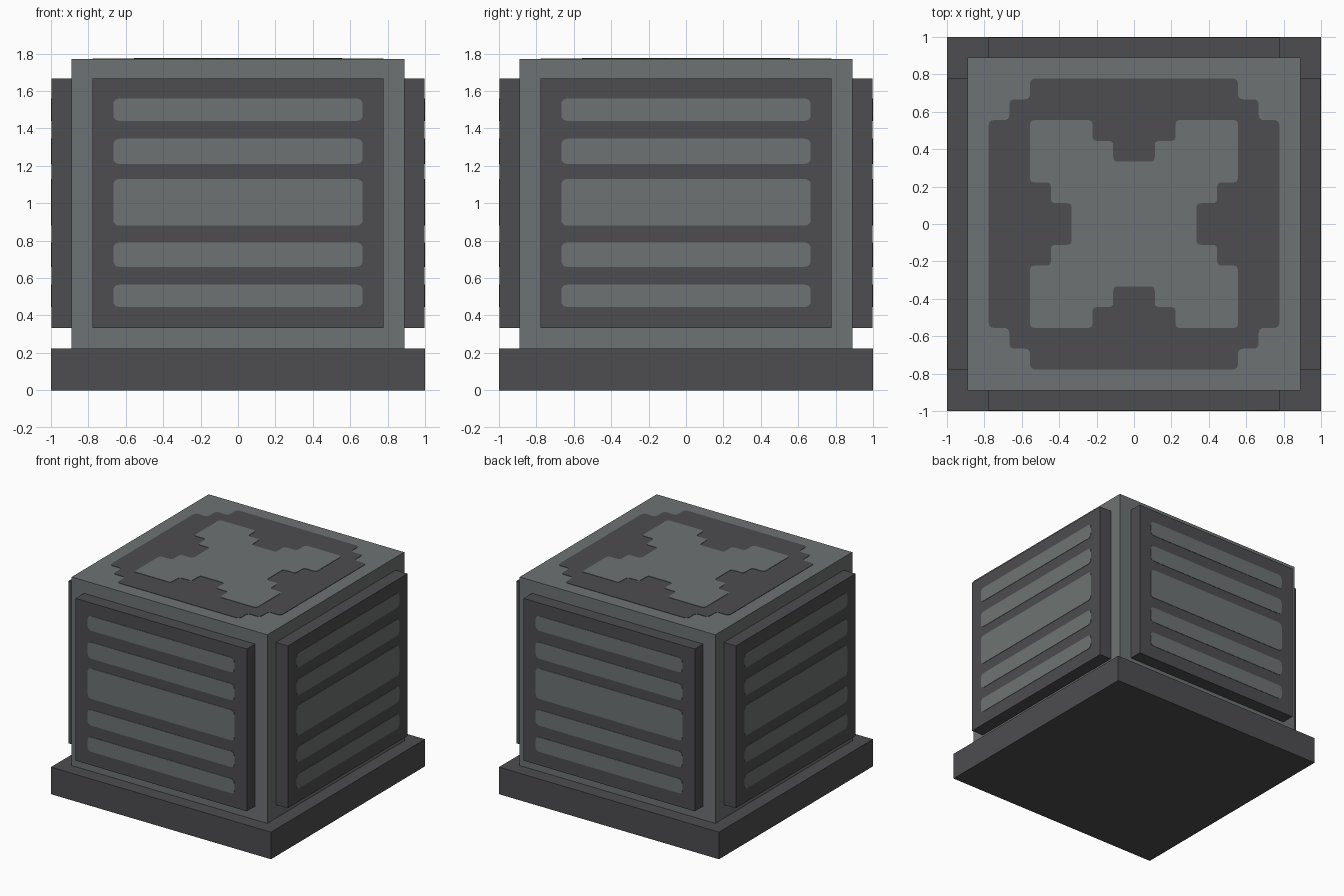
import bpy
import bmesh
from math import pi
from mathutils import Matrix, Vector

cube = bpy.data.objects.get("Cube")
if cube:
    bpy.data.objects.remove(cube, do_unlink=True)

U = 1 / 9        # grid unit of the crate
SKIN = 0.003     # thickness of painted plates


def make_material(name, color):
    mat = bpy.data.materials.new(name)
    mat.use_nodes = True
    mat.diffuse_color = color
    bsdf = mat.node_tree.nodes["Principled BSDF"]
    bsdf.inputs["Base Color"].default_value = color
    bsdf.inputs["Roughness"].default_value = 0.8
    return mat


LIGHT = make_material("light grey", (0.157, 0.171, 0.169, 1))
DARK = make_material("dark grey", (0.075, 0.074, 0.082, 1))


def rounded(points, radius):
    """Round every corner of a closed outline with a short curve."""
    out = []
    for i, p in enumerate(points):
        a = p + (points[i - 1] - p).normalized() * radius
        b = p + (points[(i + 1) % len(points)] - p).normalized() * radius
        for k in range(5):
            t = k / 4
            out.append(a * (1 - t) ** 2 + p * 2 * t * (1 - t) + b * t * t)
    return out


def rectangle(w, low, high):
    return [Vector(c) for c in ((-w, low), (w, low), (w, high), (-w, high))]


def four_fold(quarter):
    """Repeat a quarter outline, given in grid units, around the centre."""
    return [Matrix.Rotation(k * pi / 2, 2) @ (Vector(c) * U)
            for k in range(4) for c in quarter]


def prism(name, outline, low, high, mat, matrix=Matrix()):
    """Extrude a flat outline from low to high along its own z."""
    bm = bmesh.new()
    face = bm.faces.new([bm.verts.new((p.x, p.y, low)) for p in outline])
    new = bmesh.ops.extrude_face_region(bm, geom=[face])["geom"]
    verts = [v for v in new if isinstance(v, bmesh.types.BMVert)]
    bmesh.ops.translate(bm, verts=verts, vec=(0, 0, high - low))
    bmesh.ops.recalc_face_normals(bm, faces=bm.faces)
    bm.transform(matrix)
    mesh = bpy.data.meshes.new(name)
    bm.to_mesh(mesh)
    bm.free()
    mesh.materials.append(mat)
    obj = bpy.data.objects.new(name, mesh)
    bpy.context.collection.objects.link(obj)
    return obj


# Base slab and crate body
top = 16 * U
prism("base", rectangle(1, -1, 1), 0, 2 * U, DARK)
prism("body", rectangle(8 * U, -8 * U, 8 * U), 2 * U, top - 2 * SKIN, LIGHT)

# Lid pattern: stepped dark plate with a light cross on it
stepped = four_fold([(7, 5), (6, 5), (6, 6), (5, 6), (5, 7)])
cross = four_fold([(3, 1), (4, 1), (4, 2), (5, 2), (5, 5),
                   (2, 5), (2, 4), (1, 4), (1, 3)])
prism("lid_plate", rounded(stepped, 0.03), top - 3 * SKIN, top - SKIN, DARK)
prism("lid_cross", rounded(cross, 0.025), top - 2 * SKIN, top, LIGHT)

# Raised panel with five slats on each side
slats = [(0.445, 0.565), (0.66, 0.79), (0.88, 1.13), (1.21, 1.345), (1.44, 1.56)]
for k, side in enumerate(("front", "left", "back", "right")):
    turn = Matrix.Rotation(k * pi / 2, 4, "Z") @ Matrix.Rotation(pi / 2, 4, "X")
    prism(side + "_panel", rectangle(7 * U, 3 * U, 15 * U),
          7.9 * U, 1 - SKIN, DARK, turn)
    for n, (low, high) in enumerate(slats):
        prism(f"{side}_slat_{n + 1}", rounded(rectangle(6 * U, low, high), 0.035),
              1 - 2 * SKIN, 1, LIGHT, turn)
